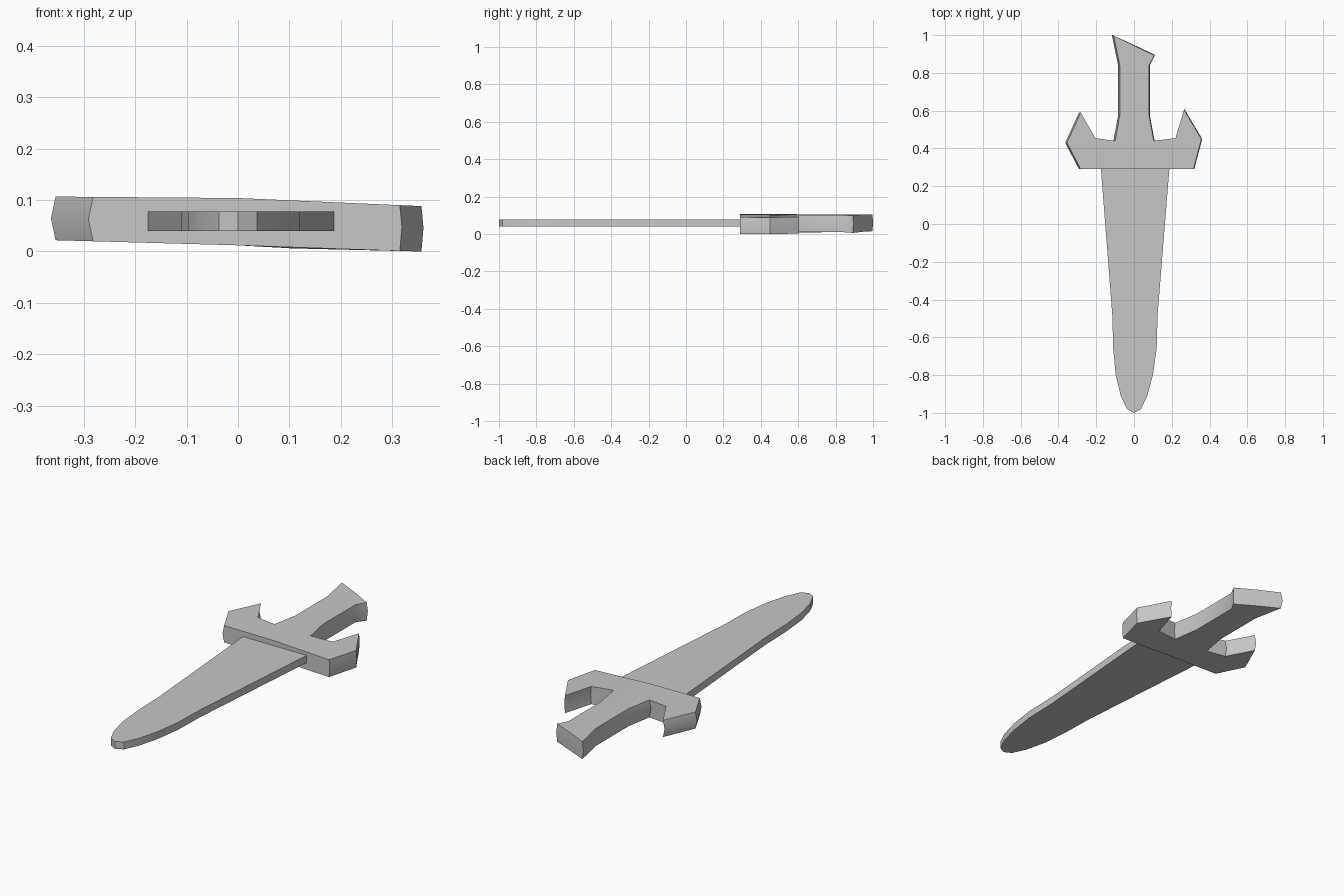
import bpy
import bmesh
import math

cube = bpy.data.objects.get("Cube")
if cube:
    bpy.data.objects.remove(cube, do_unlink=True)

grey = bpy.data.materials.new("plain grey")
grey.use_nodes = True
colour = (0.57, 0.57, 0.57, 1.0)
grey.diffuse_color = colour
grey.node_tree.nodes["Principled BSDF"].inputs["Base Color"].default_value = colour


def loft(name, rings, split=None):
    """Join matching outlines from bottom to top and cap both ends."""
    bm = bmesh.new()
    loops = [[bm.verts.new(point) for point in ring] for ring in rings]
    count = len(loops[0])
    for lower, upper in zip(loops, loops[1:]):
        for i in range(count):
            j = (i + 1) % count
            bm.faces.new((lower[i], lower[j], upper[j], upper[i]))
    for loop in (loops[0], loops[-1]):
        cap = bm.faces.new(loop)
        if split:
            bmesh.utils.face_split(cap, loop[split[0]], loop[split[1]])
    bmesh.ops.recalc_face_normals(bm, faces=bm.faces)
    mesh = bpy.data.meshes.new(name)
    bm.to_mesh(mesh)
    bm.free()
    mesh.materials.append(grey)
    obj = bpy.data.objects.new(name, mesh)
    bpy.context.collection.objects.link(obj)
    bpy.ops.object.select_all(action="DESELECT")
    obj.select_set(True)
    bpy.context.view_layer.objects.active = obj
    bpy.ops.object.shade_smooth_by_angle(angle=math.radians(30))
    return obj


# Blade: a flat tapering plate with a rounded tip
blade_outline = [
    (0.187, 0.32), (0.187, 0.29), (0.125, -0.48), (0.12, -0.66), (0.1, -0.8),
    (0.07, -0.91), (0.037, -0.98), (0, -1), (-0.037, -0.98), (-0.07, -0.91),
    (-0.097, -0.8), (-0.11, -0.66), (-0.115, -0.48), (-0.175, 0.29), (-0.175, 0.32),
]
loft("blade", [[(x, y, z) for x, y in blade_outline] for z in (0.04, 0.078)])

# Guard and grip: one outline with horned arms and a slanted pommel
hilt_outline = [
    (0, 0.29), (0.315, 0.29), (0.357, 0.45), (0.265, 0.605), (0.22, 0.455),
    (0.105, 0.44), (0.08, 0.575), (0.08, 0.84), (0.108, 0.892), (0, 0.945),
    (-0.108, 0.997), (-0.075, 0.84), (-0.075, 0.575), (-0.1, 0.44),
    (-0.205, 0.455), (-0.282, 0.59), (-0.355, 0.43), (-0.282, 0.29),
]


def hilt_ring(level):
    """Level is -1 below, 0 at the side ridge, 1 on top."""
    bulge = 1 - abs(level)
    ring = []
    for x, y in hilt_outline:
        middle = 0.058 - 0.026 * x - 0.008 * abs(x)
        half = 0.046 - 0.01 * abs(x)
        sideways = 0.009 if x < 0 else 0.004
        shift = bulge * math.copysign(sideways, x) if x else 0
        back = 0.003 * bulge if y > 0.88 else 0
        ring.append((x + shift, y + back, max(0, middle + half * level)))
    return ring


# The caps fold slightly along the centre line
loft("hilt", [hilt_ring(level) for level in (-1, 0, 1)],
     split=(0, hilt_outline.index((0, 0.945))))

# Rest the lowest point on the ground
floor = min(v.co.z for v in bpy.data.objects["hilt"].data.vertices)
for vert in bpy.data.objects["hilt"].data.vertices:
    if vert.co.z < 0.01:
        vert.co.z -= floor
